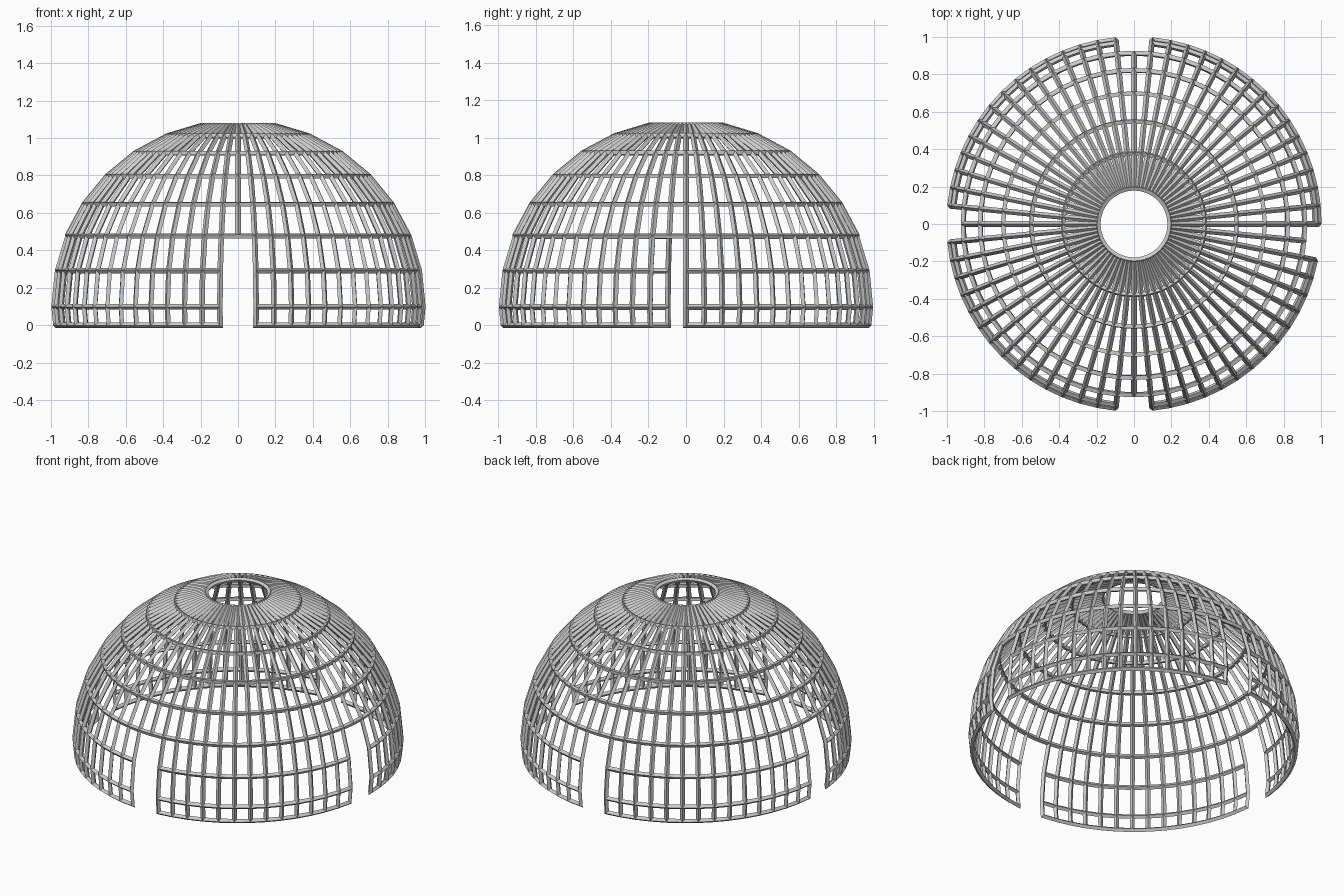
import bpy, bmesh, math

if "Cube" in bpy.data.objects:
    bpy.data.objects.remove(bpy.data.objects["Cube"])

SEG, R, ZC, T = 64, 0.988, 0.098, 0.03

# dome shell: stacked rings of a sphere, open at the crown, cut flat at the ground
profile = [(R * math.sin(k * math.pi / 16), ZC + R * math.cos(k * math.pi / 16)) for k in range(1, 9)]
profile.append((R * 0.99, 0.0))

# doorways: pairs of columns removed from the three lowest rows
doors = {31, 32, 15, 16, 47, 48, 62, 63}
doors = {(SEG - 1), (SEG - 2), 15, 16, 31, 32, 47, 48}

bm = bmesh.new()
rings = []
for r, z in profile:
    rings.append([bm.verts.new((r * math.cos(2 * math.pi * i / SEG),
                                r * math.sin(2 * math.pi * i / SEG), z)) for i in range(SEG)])
for k in range(len(rings) - 1):
    for i in range(SEG):
        if k >= 5 and i in doors:
            continue
        j = (i + 1) % SEG
        bm.faces.new((rings[k][i], rings[k + 1][i], rings[k + 1][j], rings[k][j]))
loose = [v for v in bm.verts if not v.link_faces]
bmesh.ops.delete(bm, geom=loose, context='VERTS')

mesh = bpy.data.meshes.new("lattice_dome")
bm.to_mesh(mesh)
bm.free()
dome = bpy.data.objects.new("lattice_dome", mesh)
bpy.context.collection.objects.link(dome)

# lattice bars
wire = dome.modifiers.new("bars", 'WIREFRAME')
wire.thickness = T
wire.offset = 0
wire.use_even_offset = True
wire.use_boundary = True
wire.use_replace = True
